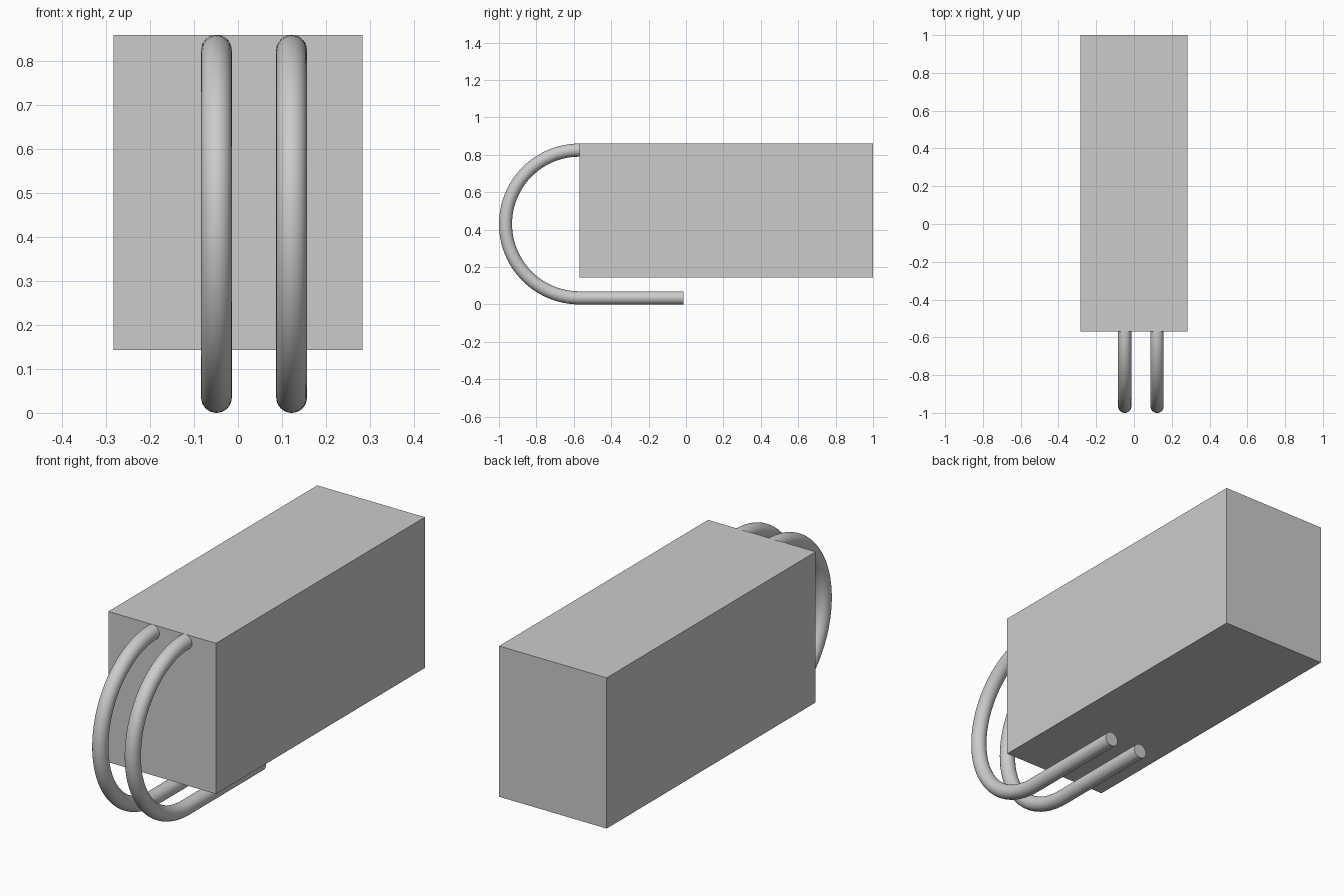
import bpy, bmesh, math
from mathutils import Vector

cube = bpy.data.objects.get("Cube")
if cube:
    bpy.data.objects.remove(cube, do_unlink=True)

# One neutral grey for everything
GREY = (0.6, 0.6, 0.6, 1)
mat = bpy.data.materials.new("light grey")
mat.use_nodes = True
mat.diffuse_color = GREY
mat.node_tree.nodes["Principled BSDF"].inputs["Base Color"].default_value = GREY


def add_object(name, bm):
    bmesh.ops.recalc_face_normals(bm, faces=bm.faces)
    mesh = bpy.data.meshes.new(name)
    bm.to_mesh(mesh)
    bm.free()
    mesh.materials.append(mat)
    obj = bpy.data.objects.new(name, mesh)
    bpy.context.collection.objects.link(obj)
    return obj


# Main box
FRONT, BACK, BOTTOM, TOP, HALF_WIDTH = -0.57, 1.0, 0.143, 0.86, 0.283
bm = bmesh.new()
bmesh.ops.create_cube(bm, size=1)
for v in bm.verts:
    v.co = (math.copysign(HALF_WIDTH, v.co.x),
            BACK if v.co.y > 0 else FRONT,
            TOP if v.co.z > 0 else BOTTOM)
add_object("body_box", bm)

# Curved tubes: half circle from the box front, then straight underneath
RADIUS, BEND, TUBE_END = 0.035, 0.395, -0.014
ARC_STEPS, SIDES = 48, 32


def add_tube(name, x):
    center = Vector((x, FRONT, RADIUS + BEND))
    path = []
    for i in range(ARC_STEPS + 1):
        a = math.pi * i / ARC_STEPS
        out = Vector((0, -math.sin(a), math.cos(a)))
        path.append((center + out * BEND, out))
    path.append((Vector((x, TUBE_END, RADIUS)), Vector((0, 0, -1))))

    bm = bmesh.new()
    rings = []
    for point, out in path:
        ring = []
        for j in range(SIDES):
            t = math.tau * j / SIDES
            offset = Vector((math.cos(t), 0, 0)) + out * math.sin(t)
            ring.append(bm.verts.new(point + offset * RADIUS))
        rings.append(ring)
    for a, b in zip(rings, rings[1:]):
        for j in range(SIDES):
            k = (j + 1) % SIDES
            bm.faces.new((a[j], a[k], b[k], b[j])).smooth = True
    # Flat cap on the free end
    bm.faces.new(rings[-1])
    for e in bm.edges:
        if any(len(f.verts) > 4 for f in e.link_faces):
            e.smooth = False
    add_object(name, bm)


add_tube("right_tube", -0.049)
add_tube("left_tube", 0.122)
